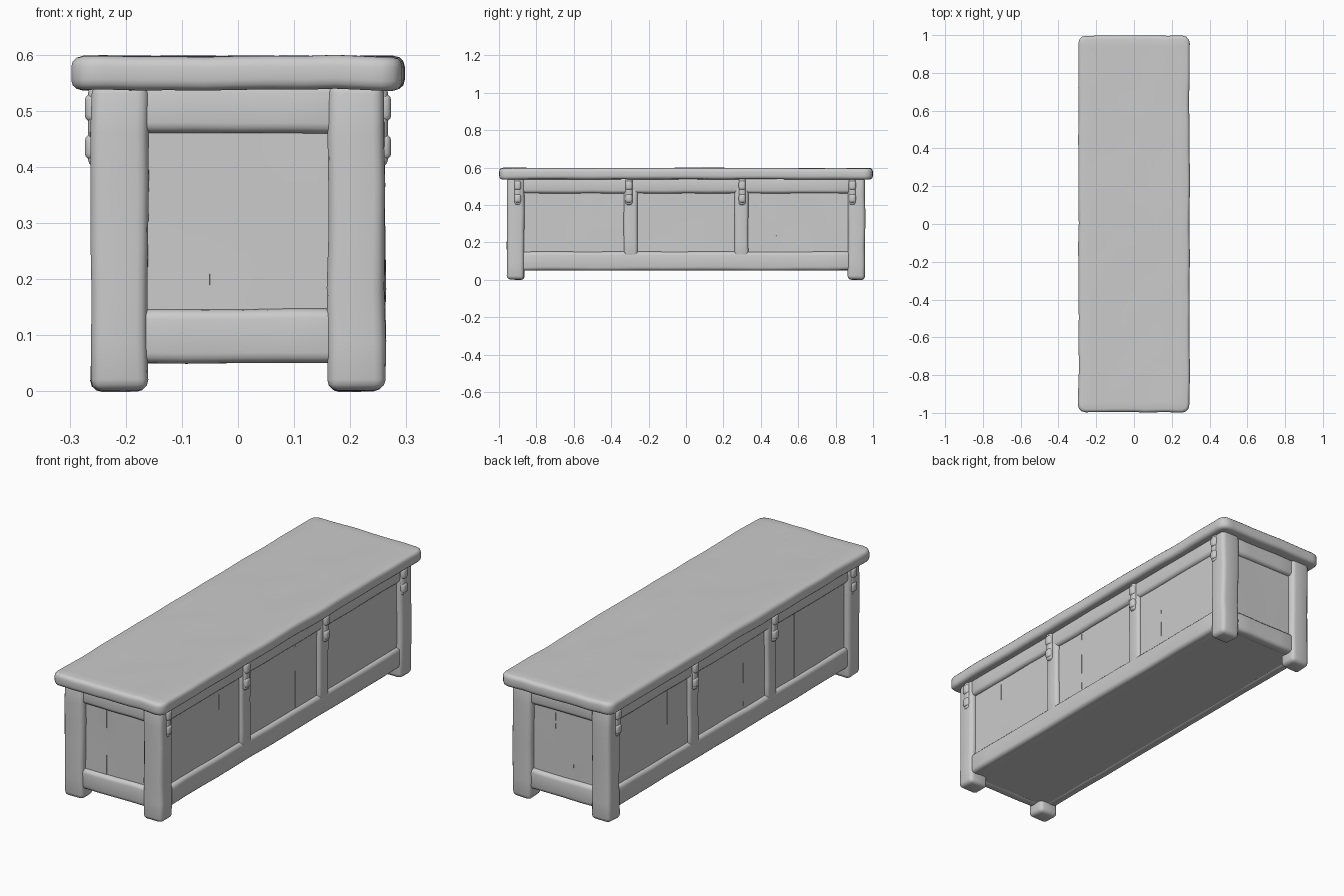
import bpy, bmesh, random, math
from mathutils import noise, Vector

cube = bpy.data.objects.get("Cube")
if cube:
    bpy.data.objects.remove(cube, do_unlink=True)

wood = bpy.data.materials.new("worn grey wood")
wood.use_nodes = True
GREY = (0.6, 0.6, 0.6, 1)
wood.diffuse_color = GREY
wood.node_tree.nodes["Principled BSDF"].inputs["Base Color"].default_value = GREY


def cross_cut(bm, lo, hi, cuts):
    """Slice the mesh evenly along each axis so its surface can be uneven."""
    for axis in range(3):
        for i in range(1, cuts[axis]):
            p, n = Vector(), Vector()
            p[axis] = lo[axis] + (hi[axis] - lo[axis]) * i / cuts[axis]
            n[axis] = 1
            bmesh.ops.bisect_plane(bm, geom=bm.verts[:] + bm.edges[:] + bm.faces[:],
                                   plane_co=p, plane_no=n)


def box(lo, hi):
    bm = bmesh.new()
    bmesh.ops.create_cube(bm, size=1)
    for v in bm.verts:
        v.co = [a + (c + 0.5) * (b - a) for a, b, c in zip(lo, hi, v.co)]
    return bm


def finish(name, bm):
    mesh = bpy.data.meshes.new(name)
    bm.to_mesh(mesh)
    bm.free()
    mesh.materials.append(wood)
    obj = bpy.data.objects.new(name, mesh)
    bpy.context.collection.objects.link(obj)
    bpy.ops.object.select_all(action='DESELECT')
    obj.select_set(True)
    bpy.context.view_layer.objects.active = obj
    bpy.ops.object.shade_smooth_by_angle(angle=math.radians(45))


def block(name, lo, hi, bevel=0.01, cuts=(1, 1, 1), wobble=0.0):
    """Rounded wooden block between two corners, with slightly hewn faces."""
    bm = box(lo, hi)
    if bevel:
        bmesh.ops.bevel(bm, geom=bm.edges[:], offset=bevel, segments=3,
                        profile=0.5, affect='EDGES')
    cross_cut(bm, lo, hi, cuts)
    for v in bm.verts:
        v.co += noise.noise_vector(v.co * 7) * wobble
    finish(name, bm)


def rounded_lid(lo, hi):
    """Thick top with rounded plan corners and soft, worn edges."""
    bm = box(lo, hi)
    upright = [e for e in bm.edges if abs(e.verts[0].co.z - e.verts[1].co.z) > 0.01]
    bmesh.ops.bevel(bm, geom=upright, offset=0.04, segments=3, profile=0.5, affect='EDGES')
    rims = [e for e in bm.edges if abs(e.verts[0].co.z - e.verts[1].co.z) < 0.001]
    bmesh.ops.bevel(bm, geom=rims, offset=0.018, segments=3, profile=0.5, affect='EDGES')
    cross_cut(bm, lo, hi, (10, 36, 1))
    for v in bm.verts:
        wave = noise.noise_vector(Vector((v.co.x * 12, v.co.y * 5, 0)))
        v.co += Vector((wave.x * 0.006, wave.y * 0.005, wave.z * 0.003))
    finish("lid", bm)


def span(a, b, sign):
    return sorted((a * sign, b * sign))


random.seed(4)
SIDES = ((1, "left"), (-1, "right"))
ENDS = ((-1, "front"), (1, "back"))

rounded_lid((-0.294, -0.998, 0.537), (0.294, 0.998, 0.597))

# Solid chest core and underside
block("core", (-0.225, -0.915, 0.053), (0.225, 0.915, 0.55), bevel=0)

# Corner legs
for sx, side in SIDES:
    for sy, end in ENDS:
        x0, x1 = span(0.16, 0.262, sx)
        y0, y1 = span(0.865, 0.957, sy)
        block(f"{end}_{side}_leg", (x0, y0, 0), (x1, y1, 0.55), 0.02, (1, 1, 6), 0.004)

# Long sides: rails, dividers, planked panels and bracket studs
for sx, side in SIDES:
    x0, x1 = span(0.2, 0.255, sx)
    block(f"{side}_bottom_rail", (x0, -0.88, 0.05), (x1, 0.88, 0.15), 0.018, (1, 14, 1), 0.003)
    block(f"{side}_top_rail", (x0, -0.88, 0.462), (x1, 0.88, 0.55), 0.018, (1, 14, 1), 0.003)
    for y, label in ((-0.296, "front"), (0.296, "back")):
        block(f"{side}_{label}_divider", (x0, y - 0.037, 0.12), (x1, y + 0.037, 0.5),
              0.016, (1, 1, 5), 0.003)
    for i in range(9):
        a = -0.87 + i * 1.74 / 9
        px0, px1 = span(0.2, 0.238 + random.uniform(-0.002, 0.002), sx)
        block(f"{side}_panel_plank_{i + 1}", (px0, a, 0.12), (px1, a + 1.74 / 9, 0.49),
              0, (1, 3, 4), 0.002)
    for i, y in enumerate((-0.9, -0.305, 0.3, 0.89)):
        bx0, bx1 = span(0.235, 0.267, sx)
        block(f"{side}_bracket_{i + 1}_back", (bx0, y - 0.018, 0.4), (bx1, y + 0.018, 0.545), 0.012)
        for low, high, label in ((0.48, 0.53, "upper"), (0.412, 0.458, "lower")):
            sx0, sx1 = span(0.235, 0.273, sx)
            block(f"{side}_bracket_{i + 1}_{label}_stud", (sx0, y - 0.018, low),
                  (sx1, y + 0.018, high), 0.012)

# Short ends: rails and planked panels
for sy, end in ENDS:
    y0, y1 = span(0.89, 0.946, sy)
    block(f"{end}_bottom_rail", (-0.18, y0, 0.05), (0.18, y1, 0.146), 0.018, (4, 1, 1), 0.003)
    block(f"{end}_top_rail", (-0.18, y0, 0.46), (0.18, y1, 0.55), 0.018, (4, 1, 1), 0.003)
    for i, (a, b) in enumerate(((-0.17, -0.05), (-0.05, 0.045), (0.045, 0.17))):
        py0, py1 = span(0.89, 0.926 + random.uniform(-0.002, 0.002), sy)
        block(f"{end}_panel_plank_{i + 1}", (a, py0, 0.12), (b, py1, 0.49), 0, (3, 1, 4), 0.002)
